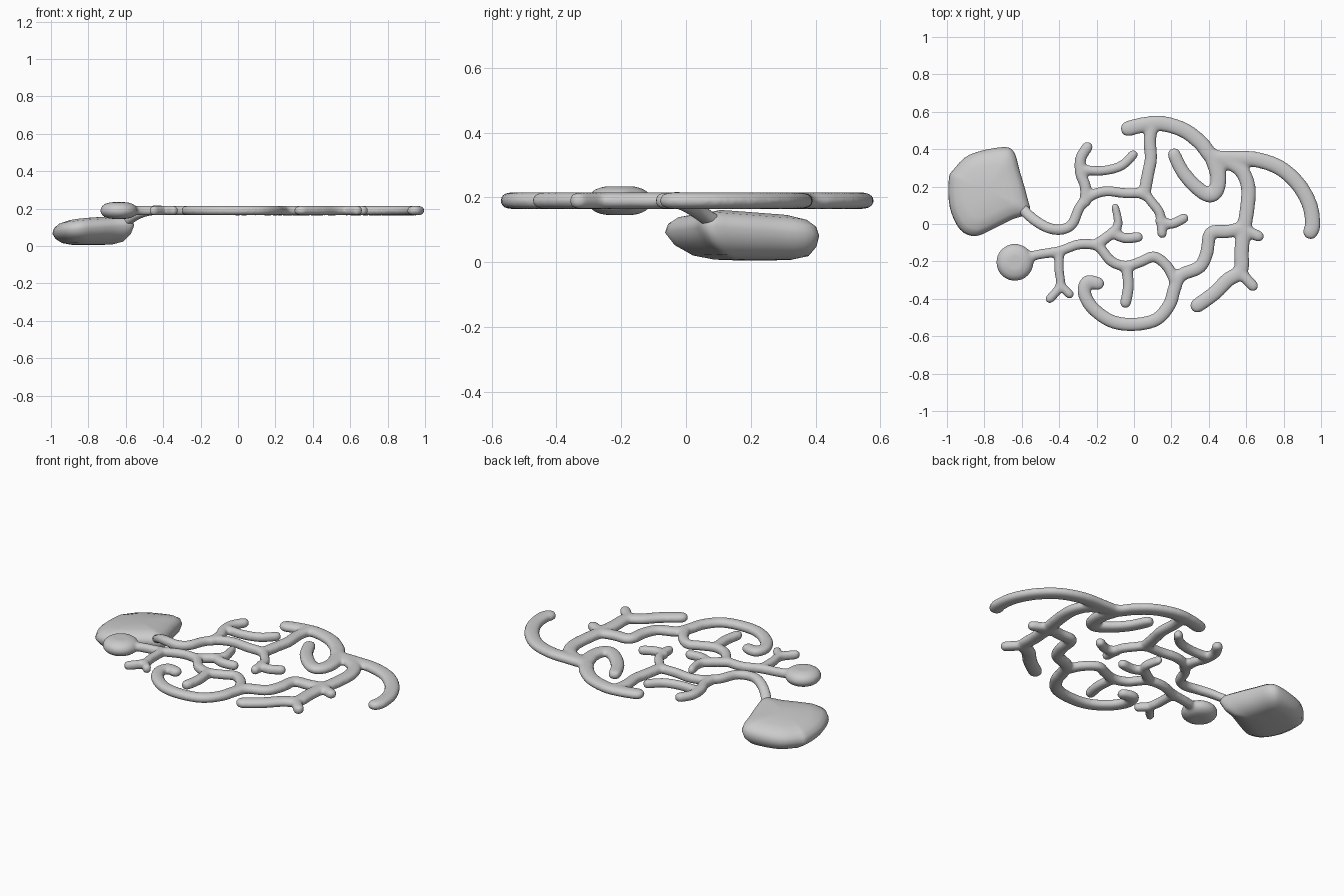
import bpy, bmesh, math
from mathutils import Vector

if "Cube" in bpy.data.objects:
    bpy.data.objects.remove(bpy.data.objects["Cube"])

H = 0.026      # half thickness of the flat network
ZC = 0.19      # height of its mid plane
SIDES = 14


def spline(pts, steps=6, closed=False):
    """Catmull-Rom through the points."""
    p = [Vector(q) for q in pts]
    n = len(p)
    out = []
    for i in range(n if closed else n - 1):
        if closed:
            a, b, c, d = p[i - 1], p[i], p[(i + 1) % n], p[(i + 2) % n]
        else:
            a, b, c, d = p[max(i - 1, 0)], p[i], p[i + 1], p[min(i + 2, n - 1)]
        for k in range(steps):
            t = k / steps
            out.append(0.5 * (2 * b + (c - a) * t + (2 * a - 5 * b + 4 * c - d) * t * t
                              + (3 * b - a - 3 * c + d) * t ** 3))
    if not closed:
        out.append(p[-1])
    return out


def skin(bm, rings):
    """Bridge rings of coordinates and cap both ends."""
    rows = [[bm.verts.new(c) for c in r] for r in rings]
    n = len(rows[0])
    for a, b in zip(rows, rows[1:]):
        for i in range(n):
            j = (i + 1) % n
            bm.faces.new((a[i], a[j], b[j], b[i]))
    bm.faces.new(rows[0][::-1])
    bm.faces.new(rows[-1])


def finish(bm, name):
    bmesh.ops.recalc_face_normals(bm, faces=bm.faces)
    me = bpy.data.meshes.new(name)
    bm.to_mesh(me)
    bm.free()
    ob = bpy.data.objects.new(name, me)
    bpy.context.collection.objects.link(ob)
    for f in me.polygons:
        f.use_smooth = True
    return ob


net = bmesh.new()


def branch(pts, r0, r1=None, z=None):
    """Flattened round-ended tube; width goes from r0 to r1."""
    r1 = r1 or r0
    n = len(pts)
    full = [(p[0], p[1], z[i] if z and i < len(z) else ZC) for i, p in enumerate(pts)]
    path = spline(full)
    m = len(path)
    secs = []
    for i, c in enumerate(path):
        t = path[min(i + 1, m - 1)] - path[max(i - 1, 0)]
        t.z = 0
        t.normalize()
        secs.append((c, t, r0 + (r1 - r0) * i / (m - 1), 1.0))
    # rounded ends
    caps = [math.radians(a) for a in (30, 55, 75)]
    c, t, r, _ = secs[0]
    head = [(c - t * r * math.sin(a), t, r, math.cos(a)) for a in reversed(caps)]
    c, t, r, _ = secs[-1]
    tail = [(c + t * r * math.sin(a), t, r, math.cos(a)) for a in caps]
    rings = []
    for c, t, r, s in head + secs + tail:
        side = Vector((-t.y, t.x, 0))
        ring = []
        for k in range(SIDES):
            a = 2 * math.pi * k / SIDES
            ca, sa = math.cos(a), math.sin(a)
            u = math.copysign(abs(ca) ** 0.85, ca)
            v = math.copysign(abs(sa) ** 0.85, sa)
            ring.append(c + side * (r * s * u) + Vector((0, 0, H * s ** 0.7 * v)))
        rings.append(ring)
    skin(net, rings)


# upper-left vine, rising from the large pad
branch([(-.63, .13), (-.585, .07), (-.53, .02), (-.46, -.02), (-.39, -.03), (-.33, 0), (-.29, .09),
        (-.23, .15), (-.15, .175), (-.05, .165), (.05, .16), (.10, .11), (.14, .05),
        (.15, -.05)], .03, .026, z=[.10, .135, .17])
branch([(.14, .015), (.2, .0), (.265, .03)], .027)
branch([(-.25, .41), (-.285, .35), (-.285, .27), (-.26, .2), (-.26, .12)], .03)
branch([(-.27, .29), (-.17, .285), (-.07, .31), (-.005, .37)], .026)
# top arc and the outer tail
branch([(.055, .16), (.075, .27), (.09, .35), (.085, .45), (.1, .53)], .034)
branch([(-.03, .51), (.05, .53), (.15, .537), (.27, .50), (.36, .43), (.42, .36), (.52, .35),
        (.65, .345), (.78, .30), (.88, .21), (.94, .1), (.955, .0), (.945, -.04)], .042)
# hook under the arc
branch([(.42, .36), (.45, .26), (.44, .18), (.40, .155), (.33, .2), (.26, .28), (.215, .37)],
       .046, .036)
# right stem with its forks
branch([(.48, .345), (.57, .29), (.61, .2), (.605, .08), (.585, -.04), (.575, -.15),
        (.57, -.25), (.5, -.30), (.43, -.37), (.34, -.435)], .04)
branch([(.59, -.03), (.665, -.065)], .03)
branch([(.57, -.26), (.635, -.33)], .03)
# link to the lower ring, ring and its curled end
branch([(.59, -.02), (.5, -.04), (.41, -.05), (.39, -.15), (.35, -.23), (.25, -.275),
        (.215, -.35), (.19, -.43), (.12, -.51), (0, -.537), (-.12, -.52), (-.22, -.45),
        (-.265, -.37), (-.25, -.31), (-.195, -.318)], .036)
# lower-left vine from the small bud
branch([(.22, -.31), (.18, -.23), (.11, -.175), (.04, -.2), (-.04, -.225), (-.12, -.2),
        (-.18, -.13), (-.22, -.11), (-.3, -.11), (-.4, -.145), (-.52, -.165), (-.6, -.19)],
       .03, .026)
branch([(-.2, -.11), (-.12, -.05), (-.085, 0), (-.1, .09)], .032, .02)
branch([(-.11, -.05), (-.05, -.075), (.02, -.07)], .028)
branch([(-.04, -.225), (-.03, -.33), (-.045, -.42)], .03)
branch([(-.4, -.15), (-.4, -.25), (-.395, -.33), (-.45, -.4)], .026, .024)
branch([(-.39, -.33), (-.345, -.375)], .024)

# small round bud
rings = []
for i in range(1, 12):
    a = math.pi * (i / 12 - 0.5)
    rr = math.cos(a) ** 0.65
    rings.append([(-.637 + .1 * rr * math.cos(2 * math.pi * k / 24),
                   -.205 + .1 * rr * math.sin(2 * math.pi * k / 24),
                   ZC + .046 * math.sin(a)) for k in range(24)])
skin(net, rings)

# fuse the network into one smooth body
network = finish(net, "branching_network")
rm = network.modifiers.new("fuse", 'REMESH')
rm.mode = 'VOXEL'
rm.voxel_size = 0.009
rm.use_smooth_shade = True
sm = network.modifiers.new("soften", 'SMOOTH')
sm.factor = 0.5
sm.iterations = 5

# large pebble-shaped pad, drawn up to the vine at its right corner
outline = spline([(-.99, .24), (-.965, .29), (-.88, .37), (-.715, .41), (-.645, .39), (-.61, .28),
                  (-.57, .14), (-.56, .06), (-.65, .025), (-.76, -.03), (-.85, -.065), (-.93, -.03),
                  (-.985, .09)], 4, True)
cx, cy = -.785, .18
pad = bmesh.new()
rings = []
for s, z, dy in ((.15, .005, .03), (.5, .008, .03), (.75, .02, .025), (.92, .05, .01), (1, .085, 0),
                 (.96, .112, 0), (.84, .132, 0), (.6, .145, 0), (.2, .15, 0)):
    ring = []
    for p in outline:
        x = cx + (p.x - cx) * s if hasattr(p, "x") else 0
        y = cy + (p.y - cy) * s + dy
        tilt = (x - cx) * .09 - (y - cy) * .05
        ring.append((x, y, max(0, z + tilt * min(1, z / .08))))
    rings.append(ring)
skin(pad, rings)
finish(pad, "large_pad")
